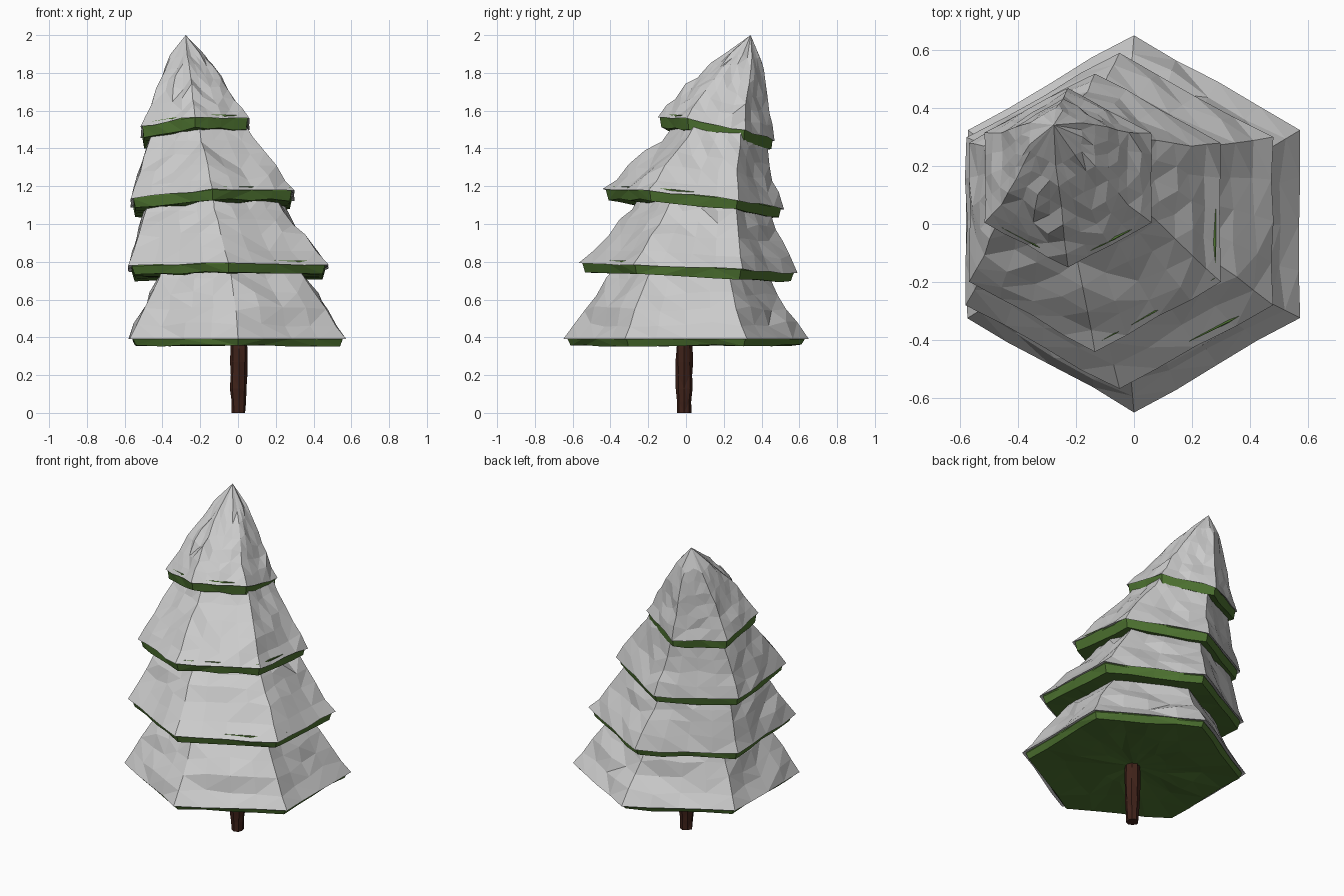
import bpy, bmesh, math, random
from mathutils import Vector

if "Cube" in bpy.data.objects:
    bpy.data.objects.remove(bpy.data.objects["Cube"])

random.seed(7)
SIDE = 4                      # points per hexagon edge


def material(name, rgb):
    m = bpy.data.materials.new(name)
    m.diffuse_color = (*rgb, 1)
    m.use_nodes = True
    m.node_tree.nodes["Principled BSDF"].inputs["Base Color"].default_value = m.diffuse_color
    return m


GREEN = material("needles", (0.075, 0.17, 0.03))
BROWN = material("bark", (0.05, 0.016, 0.01))


def hexagon():
    corners = [Vector((math.cos(math.radians(90 + 60 * k)),
                       math.sin(math.radians(90 + 60 * k)))) for k in range(6)]
    return [corners[k].lerp(corners[(k + 1) % 6], s / SIDE)
            for k in range(6) for s in range(SIDE)]


HEX = hexagon()


def ring(ext, tilt, scale=1.0, dz=0.0, rough=0.0, zrough=0.0):
    """Hexagonal ring filling the extents (x0, x1, y0, y1, z), tilted in x and y."""
    x0, x1, y0, y1, z = ext
    cx, cy, hx, hy = (x0 + x1) / 2, (y0 + y1) / 2, (x1 - x0) / 2, (y1 - y0) / 2
    pts = []
    for i, u in enumerate(HEX):
        k = 0.3 if i % SIDE == 0 else 1.0
        s = scale + k * random.uniform(-rough, rough)
        dx, dy = u.x / 0.866 * hx * s, u.y * hy * s
        pts.append(Vector((cx + dx, cy + dy, z + dz + tilt[0] * dx + tilt[1] * dy
                           + random.uniform(-zrough, zrough))))
    return pts


def loft(name, rings, mat=None, start=None, end=None):
    """Skin rings together; start and end are optional closing points."""
    bm = bmesh.new()
    rows = [[bm.verts.new(p) for p in r] for r in rings]
    n = len(rows[0])
    for a, b in zip(rows, rows[1:]):
        for i in range(n):
            j = (i + 1) % n
            bm.faces.new((a[i], a[j], b[j], b[i]))
    for tip, row in ((start, rows[0]), (end, rows[-1])):
        if tip is not None:
            v = bm.verts.new(tip)
            for i in range(n):
                bm.faces.new((v, row[i], row[(i + 1) % n]))
    bmesh.ops.triangulate(bm, faces=[f for f in bm.faces if len(f.verts) > 3])
    bmesh.ops.recalc_face_normals(bm, faces=bm.faces)
    me = bpy.data.meshes.new(name)
    bm.to_mesh(me)
    bm.free()
    ob = bpy.data.objects.new(name, me)
    bpy.context.collection.objects.link(ob)
    if mat:
        me.materials.append(mat)
    return ob


def centre(ext, dz=0.0):
    return Vector(((ext[0] + ext[1]) / 2, (ext[2] + ext[3]) / 2, ext[4] + dz))


def tier(name, levels, tilt, drop, apex=None):
    rim = levels[0]
    # Snow: lip under the rim, then rough rings up the slope
    state = random.getstate()
    rows = [ring(rim, tilt, 0.93, 0.015, 0.012, 0.004),
            ring(rim, tilt, 1.0, 0.0, 0.012, 0.006 if tilt[1] else 0.0)]
    for i, (a, b) in enumerate(zip(levels, levels[1:])):
        mid = [(p + q) / 2 for p, q in zip(a, b)]
        for j, ext in enumerate((mid, b)):
            f = 1 - 0.6 * (2 * i + j + 1) / (2 * len(levels))
            rows.append(ring(ext, [t * f for t in tilt], 1.0, 0, 0.04, 0.015))
    top = apex if apex else centre(levels[-1], 0.03)
    loft(name + "_snow", rows, end=top)
    # Green branches: band below the snow and a closed, uneven underside
    random.setstate(state)
    green = [ring(rim, tilt, 0.95, 0.02, 0.012),
             ring(rim, tilt, 0.965, 0.0, 0.012, 0.003),
             ring(rim, tilt, 0.94, -drop, 0.012, 0.006),
             ring(rim, tilt, 0.62, -drop + 0.005, 0.05, 0.01),
             ring(rim, tilt, 0.3, -drop + 0.01, 0.05, 0.008)]
    loft(name + "_branches", green, GREEN, start=centre(rim, 0.05), end=centre(rim, -drop + 0.015))


tier("bottom_tier",
     [(-.575, .575, -.65, .65, .39), (-.49, .47, -.54, .53, .55),
      (-.42, .35, -.42, .45, .71), (-.36, .26, -.31, .39, .86)],
     (0, 0), 0.033)
tier("lower_middle_tier",
     [(-.58, .48, -.57, .59, .765), (-.53, .35, -.41, .51, .93),
      (-.49, .24, -.29, .45, 1.07), (-.44, .16, -.19, .39, 1.2)],
     (0.01, -0.05), 0.045)
tier("upper_middle_tier",
     [(-.57, .30, -.44, .52, 1.13), (-.52, .20, -.30, .46, 1.27),
      (-.47, .08, -.13, .43, 1.43), (-.42, .0, -.03, .4, 1.56)],
     (0.05, -0.11), 0.05)
tier("top_tier",
     [(-.515, .06, -.15, .47, 1.505), (-.46, -.02, -.06, .44, 1.63),
      (-.41, -.09, .06, .425, 1.76), (-.36, -.18, .2, .40, 1.885)],
     (0.07, -0.2), 0.055, apex=Vector((-.277, .342, 2.0)))

# Knobbly trunk
trunk = []
for z, r in ((0, .037), (.06, .038), (.13, .045), (.2, .046), (.27, .046), (.34, .042), (.42, .04)):
    row = []
    for k in range(8):
        a, s = math.tau * k / 8, r * random.uniform(0.9, 1.1)
        row.append(Vector((0.004 + s * math.cos(a), -0.01 + s * math.sin(a), z)))
    trunk.append(row)
loft("trunk", trunk, BROWN, start=Vector((0, -0.01, 0)), end=Vector((0, -0.01, 0.44)))
